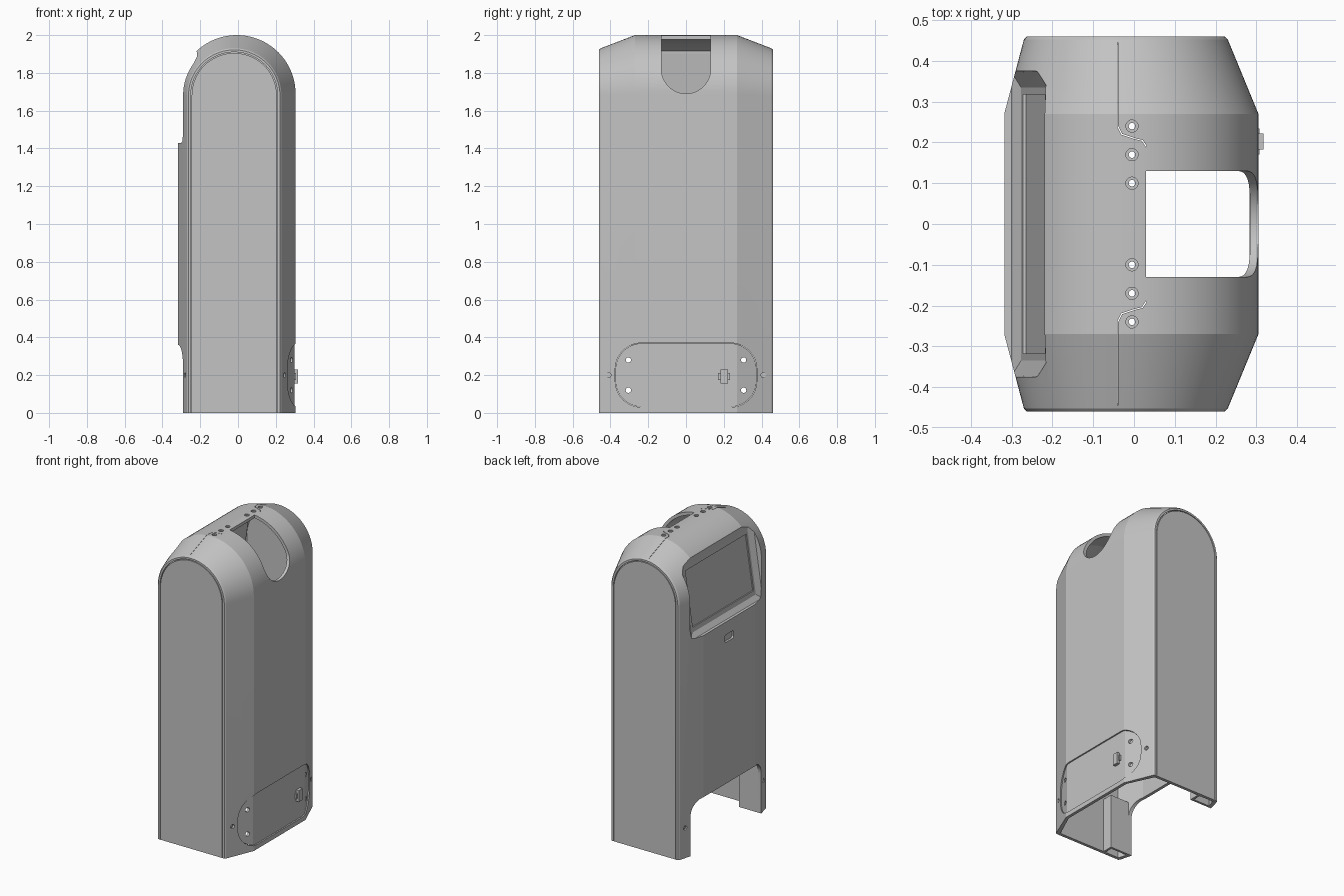
import bpy
import bmesh
from math import sin, cos, pi, radians

if "Cube" in bpy.data.objects:
    bpy.data.objects.remove(bpy.data.objects["Cube"], do_unlink=True)

# One plain grey for the whole housing
GREY = (0.55, 0.55, 0.55, 1)
grey = bpy.data.materials.new("plain_grey")
grey.use_nodes = True
grey.diffuse_color = GREY
for node in grey.node_tree.nodes:
    if node.type == "BSDF_PRINCIPLED":
        node.inputs["Base Color"].default_value = GREY


def finish(name, bm):
    bmesh.ops.recalc_face_normals(bm, faces=bm.faces)
    me = bpy.data.meshes.new(name)
    bm.to_mesh(me)
    bm.free()
    me.materials.append(grey)
    ob = bpy.data.objects.new(name, me)
    bpy.context.collection.objects.link(ob)
    return ob


def loft(name, rings):
    """Closed solid through rings of equal point count."""
    bm = bmesh.new()
    rows = [[bm.verts.new(p) for p in ring] for ring in rings]
    n = len(rows[0])
    for a, b in zip(rows, rows[1:]):
        for i in range(n):
            j = (i + 1) % n
            bm.faces.new((a[i], a[j], b[j], b[i]))
    bm.faces.new(rows[0])
    bm.faces.new(rows[-1])
    return finish(name, bm)


def prism(name, profile, axis, lo, hi):
    """Extrude a 2D profile along x or z."""
    def place(p, t):
        return (t, p[0], p[1]) if axis == "x" else (p[0], p[1], t)
    return loft(name, [[place(p, t) for p in profile] for t in (lo, hi)])


def hull(name, points):
    """Convex solid from points mirrored across y."""
    bm = bmesh.new()
    for x, y, z in points:
        for s in (1, -1):
            bm.verts.new((x, s * y, z))
    bmesh.ops.convex_hull(bm, input=bm.verts[:])
    return finish(name, bm)


def circle(u, v, r, n=20):
    return [(u + r * cos(2 * pi * i / n), v + r * sin(2 * pi * i / n)) for i in range(n)]


def rounded(half, low, high, r, n=12):
    corners = [(half - r, high - r), (r - half, high - r), (r - half, low + r), (half - r, low + r)]
    return [(u + r * cos(pi / 2 * (k + i / n)), v + r * sin(pi / 2 * (k + i / n)))
            for k, (u, v) in enumerate(corners) for i in range(n + 1)]


def box(name, x, y, z):
    return prism(name, [(x[0], y[0]), (x[1], y[0]), (x[1], y[1]), (x[0], y[1])], "z", *z)


def arch(y, cx, r, cz, base=0.0, n=40):
    arc = [(cx + r * cos(pi * i / n), y, cz + r * sin(pi * i / n)) for i in range(n + 1)]
    return [(cx + r, y, base)] + arc + [(cx - r, y, base)]


def boolean(ob, operation, tools):
    for tool in tools:
        tool.hide_render = True
        mod = ob.modifiers.new("cut", "BOOLEAN")
        mod.operation = operation
        mod.solver = "EXACT"
        mod.object = tool
    bpy.context.view_layer.update()
    dg = bpy.context.evaluated_depsgraph_get()
    me = bpy.data.meshes.new_from_object(ob.evaluated_get(dg))
    ob.modifiers.clear()
    ob.data = me
    for tool in tools:
        bpy.data.objects.remove(tool, do_unlink=True)


def housing(name, inset=0.0, end=0.46, base=0.0):
    """Arched body tapering towards both ends."""
    half = [(end, -0.02, 0.242 - inset, 1.68),
            (end - 0.008, -0.02, 0.25 - inset, 1.68),
            (0.27, -0.0065, 0.3115 - inset, 1.6885)]
    rows = [(-y, *rest) for y, *rest in half] + half[::-1]
    return loft(name, [arch(*row, base) for row in rows])


# Hollow shell, thickened behind the screen recess
shell = housing("housing_shell")
cavity = housing("cavity", 0.02, 0.44, -0.1)
boolean(cavity, "DIFFERENCE", [hull("screen_backing", [
    (-0.5, 0.4, 1.36), (-0.26, 0.4, 1.39), (-0.19, 0.4, 1.9), (-0.19, 0.4, 2.1), (-0.5, 0.4, 2.1)])])
boolean(shell, "DIFFERENCE", [cavity])

# Sloped screen recess and the shallow pocket in its floor
cutters = [
    hull("screen_recess", [
        (-0.277, 0.335, 1.46), (-0.215, 0.335, 1.875), (-0.3, 0.372, 1.43),
        (-0.4, 0.375, 1.43), (-0.222, 0.375, 1.95), (-0.4, 0.375, 1.95)]),
    hull("screen_pocket", [
        (-0.265, 0.318, 1.49), (-0.211, 0.318, 1.85), (-0.33, 0.318, 1.49), (-0.276, 0.318, 1.85)]),
    # U-shaped notch, rear opening, service panel opening and small slot
    prism("top_notch", rounded(0.13, 1.69, 2.3, 0.1299), "x", 0.03, 0.5),
    prism("rear_opening", rounded(0.37, -0.3, 0.36, 0.1), "x", -0.5, -0.2),
    prism("panel_opening", rounded(0.375, 0.03, 0.37, 0.14), "x", 0.15, 0.5),
    prism("slot", rounded(0.045, 1.295, 1.345, 0.012), "x", -0.4, -0.304),
]

# Countersunk roof holes, side screw recesses, roof seams and end cap seats
for s in (1, -1):
    for y in (0.1, 0.17, 0.24):
        cutters.append(prism("roof_hole", circle(-0.005, s * y, 0.008), "z", 1.9, 2.1))
        cutters.append(prism("roof_countersink", circle(-0.005, s * y, 0.015), "z", 1.992, 2.1))
    for lo, hi in ((0.237, 0.5), (-0.5, -0.271)):
        cutters.append(prism("screw_recess", circle(s * 0.41, 0.2, 0.013), "x", lo, hi))
    path = [(-0.04, 0.445), (-0.04, 0.24), (-0.03, 0.22), (0, 0.21), (0.02, 0.205), (0.03, 0.19)]
    ribbon = [(x + d, s * (y + d)) for d, pts in ((0.001, path), (-0.001, path[::-1])) for x, y in pts]
    cutters.append(prism("seam", ribbon, "z", 1.9, 2.1))
    cutters.append(loft("cap_seat", [arch(s * y, -0.02, 0.23, 1.68, -0.1) for y in (0.45, 0.5)]))
boolean(shell, "DIFFERENCE", cutters)
parts = [shell]

# Service panel set slightly into the side and following its bend
panel = housing("service_panel", 0.007, 0.455)
boolean(panel, "INTERSECT", [prism("outline", rounded(0.373, 0.032, 0.368, 0.138), "x", 0.15, 0.5)])
holes = [prism("panel_hole", circle(y, z, 0.014), "x", 0.1, 0.5) for y in (-0.305, 0.305) for z in (0.12, 0.28)]
boolean(panel, "DIFFERENCE", [housing("panel_inside", 0.022, 0.45, -0.1)] + holes)
parts.append(panel)

# Socket on the panel
parts.append(box("socket_body", (0.28, 0.318), (0.182, 0.222), (0.155, 0.23)))
parts.append(box("socket_flange", (0.28, 0.308), (0.17, 0.234), (0.175, 0.21)))

for s, side in ((1, "back"), (-1, "front")):
    # End caps
    parts.append(loft(side + "_end_cap", [arch(s * y, -0.02, 0.225, 1.68) for y in (0.448, 0.46)]))
    # Boxed inner walls of the legs
    parts.append(box(side + "_leg_inner_wall", (-0.285, -0.13), (s * 0.37, s * 0.385), (0, 0.36)))
    parts.append(box(side + "_leg_return_wall", (-0.145, -0.13), (s * 0.385, s * 0.442), (0, 0.36)))
    # Side screws
    for lo, hi, edge in ((0.23, 0.243, "left"), (-0.278, -0.265, "right")):
        parts.append(prism(f"{side}_{edge}_screw", circle(s * 0.41, 0.2, 0.008), "x", lo, hi))

# Smooth arches, crisp bends
for ob in parts:
    bpy.ops.object.select_all(action="DESELECT")
    ob.select_set(True)
    bpy.context.view_layer.objects.active = ob
    bpy.ops.object.shade_smooth_by_angle(angle=radians(12))
